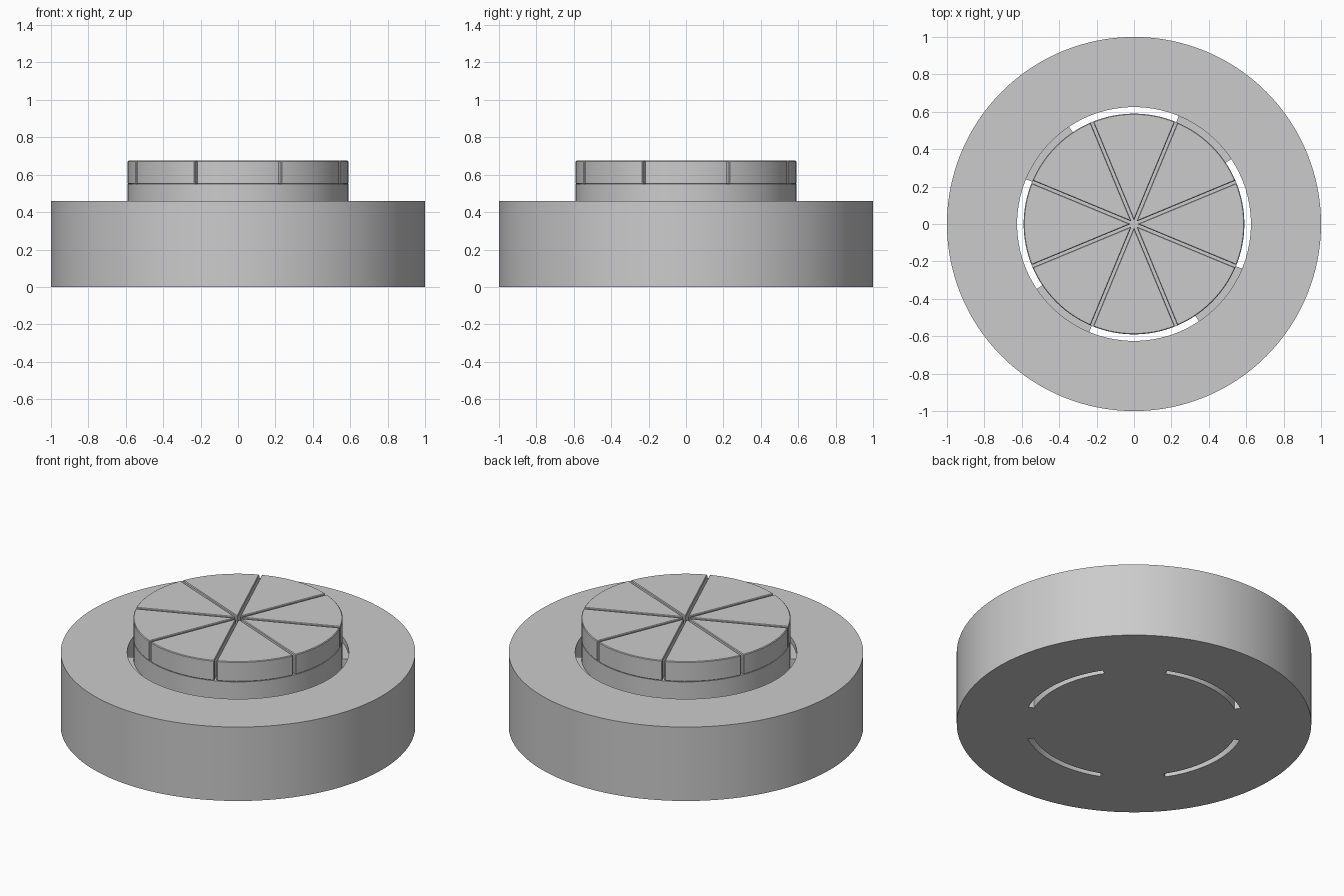
import bpy, bmesh
from math import radians, cos, sin, asin

if "Cube" in bpy.data.objects:
    bpy.data.objects.remove(bpy.data.objects["Cube"])

STEP = 360 / 128
R_CORE, R_HOLE, R_OUT = 0.59, 0.625, 1.0


def polar(r, deg):
    return (r * cos(radians(deg)), r * sin(radians(deg)))


def finish(name, bm, smooth=True):
    bmesh.ops.recalc_face_normals(bm, faces=bm.faces)
    me = bpy.data.meshes.new(name)
    bm.to_mesh(me)
    bm.free()
    ob = bpy.data.objects.new(name, me)
    bpy.context.collection.objects.link(ob)
    bpy.ops.object.select_all(action='DESELECT')
    ob.select_set(True)
    bpy.context.view_layer.objects.active = ob
    if smooth:
        bpy.ops.object.shade_smooth_by_angle(angle=radians(30))
    return ob


def prism(name, outline, z0, z1, bevel=0):
    """Extrude a closed outline from z0 to z1."""
    bm = bmesh.new()
    face = bm.faces.new([bm.verts.new((x, y, z0)) for x, y in outline])
    ext = bmesh.ops.extrude_face_region(bm, geom=[face])
    top = [v for v in ext['geom'] if isinstance(v, bmesh.types.BMVert)]
    bmesh.ops.translate(bm, verts=top, vec=(0, 0, z1 - z0))
    if bevel:
        bmesh.ops.recalc_face_normals(bm, faces=bm.faces)
        sharp = [e for e in bm.edges if e.calc_face_angle(0) > radians(30)]
        bmesh.ops.bevel(bm, geom=sharp, offset=bevel, segments=1, affect='EDGES')
    return finish(name, bm)


# outer ring
bm = bmesh.new()
loops = [[bm.verts.new((*polar(r, i * STEP), z)) for i in range(128)]
         for r, z in ((R_HOLE, 0), (R_OUT, 0), (R_OUT, 0.46), (R_HOLE, 0.46))]
for k in range(4):
    a, b = loops[k], loops[(k + 1) % 4]
    for i in range(128):
        j = (i + 1) % 128
        bm.faces.new((a[i], a[j], b[j], b[i]))
finish("outer_ring", bm)

# central core
prism("core", [polar(R_CORE, i * STEP) for i in range(128)], 0, 0.55)

# four webs that join core and ring, leaving arc slots between them
for k in range(4):
    angles = [33.75 + 90 * k + i * STEP for i in range(13)]
    outline = [polar(R_HOLE, a) for a in angles]
    outline += [polar(R_CORE, a) for a in reversed(angles)]
    prism(f"web_{k + 1}", outline, 0, 0.425)

# eight wedge keys on top, separated by parallel gaps
HALF_GAP = 0.007
half = 22.5 - asin(HALF_GAP / R_CORE) * 57.29578
apex = HALF_GAP / sin(radians(22.5))
for k in range(8):
    mid = 45 * k
    outline = [polar(apex, mid)]
    outline += [polar(R_CORE, mid - half + 2 * half * i / 16) for i in range(17)]
    prism(f"wedge_key_{k + 1}", outline, 0.55, 0.675, bevel=0.004)
